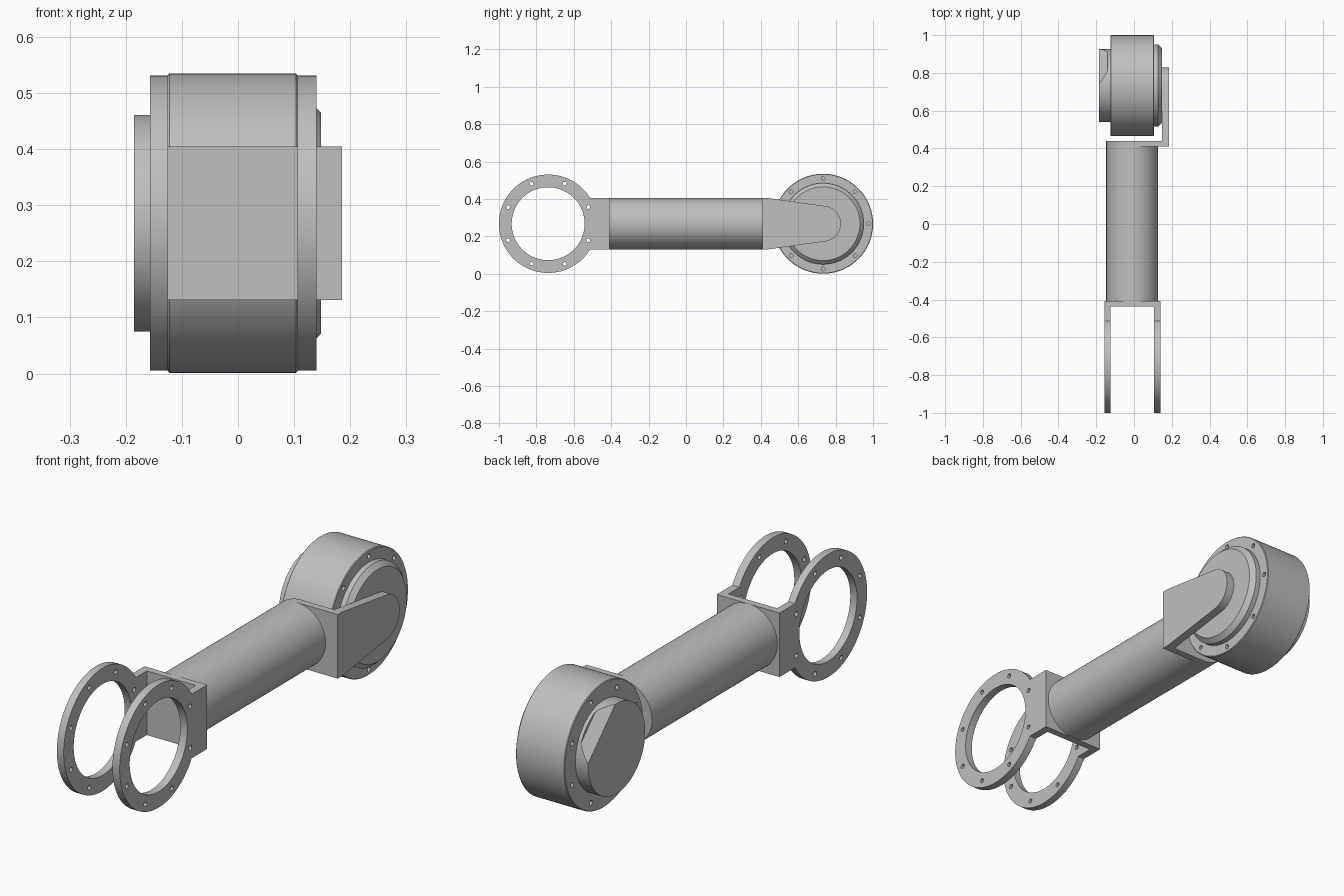
import bpy
import bmesh
from math import sin, cos, pi, radians, acos, atan2, hypot
from mathutils import Matrix

if "Cube" in bpy.data.objects:
    bpy.data.objects.remove(bpy.data.objects["Cube"], do_unlink=True)

GREY = bpy.data.materials.new("machined_grey")
GREY.use_nodes = True
GREY.diffuse_color = (0.52, 0.52, 0.52, 1)
GREY.node_tree.nodes["Principled BSDF"].inputs["Base Color"].default_value = (0.52, 0.52, 0.52, 1)

MID_Z = 0.268              # height of the arm axis
HALF = 0.137               # tube radius and half height of the brackets
MID_X = -0.01              # centre plane of tube and fork
RING_Y, DRUM_Y = -0.737, 0.733


def finish(bm, name):
    bmesh.ops.recalc_face_normals(bm, faces=bm.faces)
    mesh = bpy.data.meshes.new(name)
    bm.to_mesh(mesh)
    bm.free()
    mesh.materials.append(GREY)
    obj = bpy.data.objects.new(name, mesh)
    bpy.context.collection.objects.link(obj)
    return obj


def box(name, x, y, z):
    bm = bmesh.new()
    bmesh.ops.create_cube(bm, size=1)
    for v in bm.verts:
        v.co = [lo + (c + 0.5) * (hi - lo) for c, (lo, hi) in zip(v.co, (x, y, z))]
    return finish(bm, name)


def prism(name, outline, x0, x1):
    """Extrude a (y, z) outline along x."""
    bm = bmesh.new()
    face = bm.faces.new([bm.verts.new((x0, y, z)) for y, z in outline])
    new = bmesh.ops.extrude_face_region(bm, geom=[face])["geom"]
    bmesh.ops.translate(bm, vec=(x1 - x0, 0, 0),
                        verts=[g for g in new if isinstance(g, bmesh.types.BMVert)])
    return finish(bm, name)


def arc(y, z, r, a0, a1, n):
    steps = [a0 + (a1 - a0) * i / n for i in range(n + 1)]
    return [(y + r * cos(a), z + r * sin(a)) for a in steps]


def disc(name, y, z, r, x0, x1, n=96):
    return prism(name, arc(y, z, r, 0, 2 * pi, n)[:-1], x0, x1)


def lathe(name, profile, y, z, n=128):
    """Spin an (x, radius) profile about the x direction."""
    bm = bmesh.new()
    verts = [bm.verts.new((x, y + r, z)) for x, r in profile]
    edges = [bm.edges.new(pair) for pair in zip(verts, verts[1:])]
    bmesh.ops.spin(bm, geom=verts + edges, cent=(0, y, z), axis=(1, 0, 0),
                   angle=2 * pi, steps=n, use_duplicate=False)
    bmesh.ops.remove_doubles(bm, verts=bm.verts, dist=1e-5)
    return finish(bm, name)


def combine(obj, tools, operation):
    """Boolean the tools into the object, then delete them."""
    bpy.context.view_layer.objects.active = obj
    for tool in tools:
        tool.hide_render = True
        mod = obj.modifiers.new("cut", 'BOOLEAN')
        mod.operation, mod.solver, mod.object = operation, 'EXACT', tool
        bpy.ops.object.modifier_apply(modifier=mod.name)
        bpy.data.objects.remove(tool, do_unlink=True)


def bolt_holes(y, r, start, x0, x1):
    angles = [radians(start + 45 * i) for i in range(8)]
    return [disc("hole_cutter", y + r * cos(a), MID_Z + r * sin(a), 0.01, x0, x1, 16)
            for a in angles]


# Main tube
bm = bmesh.new()
bmesh.ops.create_cone(bm, cap_ends=True, segments=96, radius1=HALF, radius2=HALF, depth=0.848,
                      matrix=Matrix.Translation((MID_X, 0.016, MID_Z))
                      @ Matrix.Rotation(pi / 2, 4, 'X'))
tube = finish(bm, "main_tube")

# Front fork: cross plate with a drilled ring on each side
fork = box("front_fork", (-0.157, 0.14), (-0.438, -0.408), (MID_Z - HALF, MID_Z + HALF))
for x0, x1 in ((-0.157, -0.125), (0.106, 0.14)):
    ring = disc("fork_ring", RING_Y, MID_Z, 0.263, x0, x1)
    tab = box("fork_tab", (x0, x1), (-0.56, -0.408), (MID_Z - HALF, MID_Z + HALF))
    combine(ring, [tab], 'UNION')
    bore = disc("bore_cutter", RING_Y, MID_Z, 0.195, x0 - 0.02, x1 + 0.02)
    combine(ring, [bore] + bolt_holes(RING_Y, 0.232, 22.5, x0 - 0.02, x1 + 0.02), 'DIFFERENCE')
    combine(fork, [ring], 'UNION')

# Rear bracket: half plate on the tube end and a tapered arm with a round tip
tip_r, root_y = 0.095, 0.44
span = hypot(DRUM_Y - root_y, HALF)
tangent = atan2(HALF, root_y - DRUM_Y) - acos(tip_r / span)
outline = [(0.41, MID_Z - HALF), (root_y, MID_Z - HALF)]
outline += arc(DRUM_Y, MID_Z, tip_r, -tangent, tangent, 40)
outline += [(root_y, MID_Z + HALF), (0.41, MID_Z + HALF)]
bracket = prism("rear_bracket", outline, 0.148, 0.185)
plate = box("bracket_plate", (MID_X, 0.16), (0.41, root_y), (MID_Z - HALF, MID_Z + HALF))
combine(bracket, [plate], 'UNION')

# Joint drum with a chamfered boss facing the arm
drum = lathe("joint_drum", [(-0.125, 0), (-0.125, 0.264), (-0.122, 0.267), (0.103, 0.267),
                            (0.106, 0.264), (0.106, 0.217), (0.128, 0.217), (0.148, 0.197),
                            (0.148, 0)], DRUM_Y, MID_Z)
combine(drum, bolt_holes(DRUM_Y, 0.242, 0, 0.085, 0.13)
        + bolt_holes(DRUM_Y, 0.232, 22.5, -0.15, -0.105), 'DIFFERENCE')

# Drum cap with a sloped flat on its upper back edge
cap = disc("drum_cap", DRUM_Y, MID_Z, 0.193, -0.185, -0.12)
bm = bmesh.new()
section = [(-0.14, 0.18), (-0.14, 0.3), (-0.25, 0.3), (-0.25, 0.09)]
wedge = bm.faces.new([bm.verts.new((x, d, -0.25)) for x, d in section])
top = bmesh.ops.extrude_face_region(bm, geom=[wedge])["geom"]
bmesh.ops.translate(bm, vec=(0, 0, 0.5), verts=[g for g in top if isinstance(g, bmesh.types.BMVert)])
bmesh.ops.transform(bm, verts=bm.verts, matrix=Matrix.Translation((0, DRUM_Y, MID_Z))
                    @ Matrix.Rotation(pi / 4, 4, 'X'))
combine(cap, [finish(bm, "flat_cutter")], 'DIFFERENCE')

# Smooth the round surfaces, keep machined edges sharp
bpy.ops.object.select_all(action='DESELECT')
for part in (tube, fork, bracket, drum, cap):
    part.select_set(True)
bpy.context.view_layer.objects.active = tube
bpy.ops.object.shade_smooth_by_angle(angle=radians(30))
